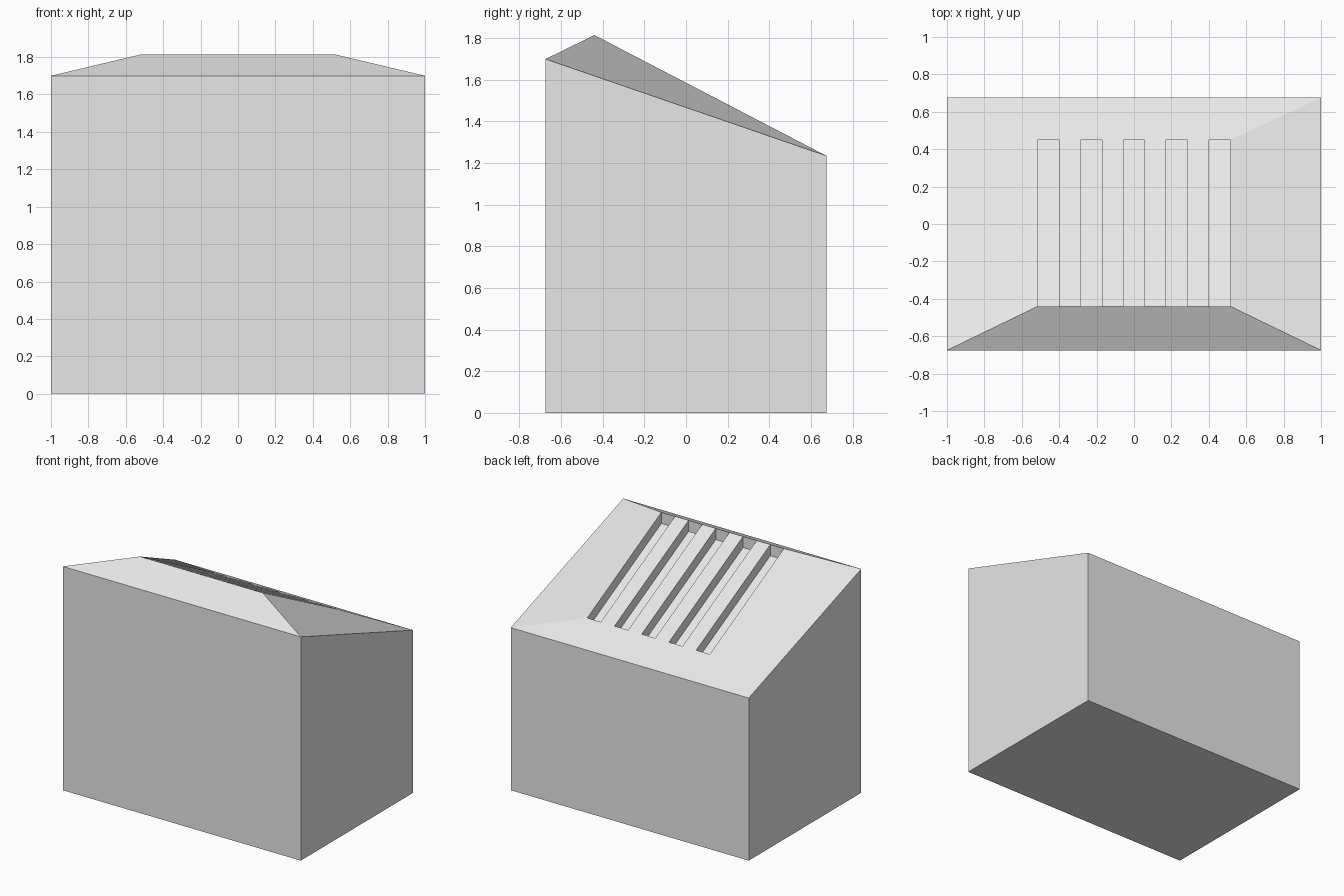
import bpy
import bmesh

cube = bpy.data.objects.get("Cube")
if cube:
    bpy.data.objects.remove(cube, do_unlink=True)

HALF_X, HALF_Y = 1.0, 0.675
FRONT_Z, BACK_Z = 1.7, 1.235
RIDGE_Y, RIDGE_Z = -0.44, 1.815
END_Y, END_Z = 0.45, 1.352
PANEL_X = 0.515
STRIPS = 9            # slots and bars alternate across the panel
SLOT_DEPTH = 0.085

grey = bpy.data.materials.new("light grey")
grey.use_nodes = True
colour = (0.8, 0.8, 0.8, 1.0)
grey.diffuse_color = colour
grey.node_tree.nodes["Principled BSDF"].inputs["Base Color"].default_value = colour

bm = bmesh.new()

# Box corners: front right, front left, back left, back right
corners = [(-HALF_X, -HALF_Y), (HALF_X, -HALF_Y), (HALF_X, HALF_Y), (-HALF_X, HALF_Y)]
base = [bm.verts.new((x, y, 0)) for x, y in corners]
rim = [bm.verts.new((x, y, FRONT_Z if y < 0 else BACK_Z)) for x, y in corners]
bm.faces.new(base[::-1])
for i in range(4):
    j = (i + 1) % 4
    bm.faces.new((base[i], base[j], rim[j], rim[i]))

# Raised panel, divided into strips
xs = [-PANEL_X + 2 * PANEL_X * i / STRIPS for i in range(STRIPS + 1)]
ridge = [bm.verts.new((x, RIDGE_Y, RIDGE_Z)) for x in xs]
end = [bm.verts.new((x, END_Y, END_Z)) for x in xs]
strips = [bm.faces.new((ridge[i], ridge[i + 1], end[i + 1], end[i]))
          for i in range(STRIPS)]

# Sloping borders between the rim and the panel
bm.faces.new([rim[0], rim[1]] + ridge[::-1])
bm.faces.new([rim[2], rim[3]] + end)
bm.faces.new((rim[1], rim[2], end[-1], ridge[-1]))
bm.faces.new((rim[3], rim[0], ridge[0], end[0]))

# Sink every other strip to make the vent slots
for face in strips[::2]:
    out = bmesh.ops.extrude_discrete_faces(bm, faces=[face])
    for v in out["faces"][0].verts:
        v.co.z -= SLOT_DEPTH

bmesh.ops.recalc_face_normals(bm, faces=bm.faces)
mesh = bpy.data.meshes.new("vented_box")
bm.to_mesh(mesh)
bm.free()
mesh.materials.append(grey)
box = bpy.data.objects.new("vented_box", mesh)
bpy.context.collection.objects.link(box)
